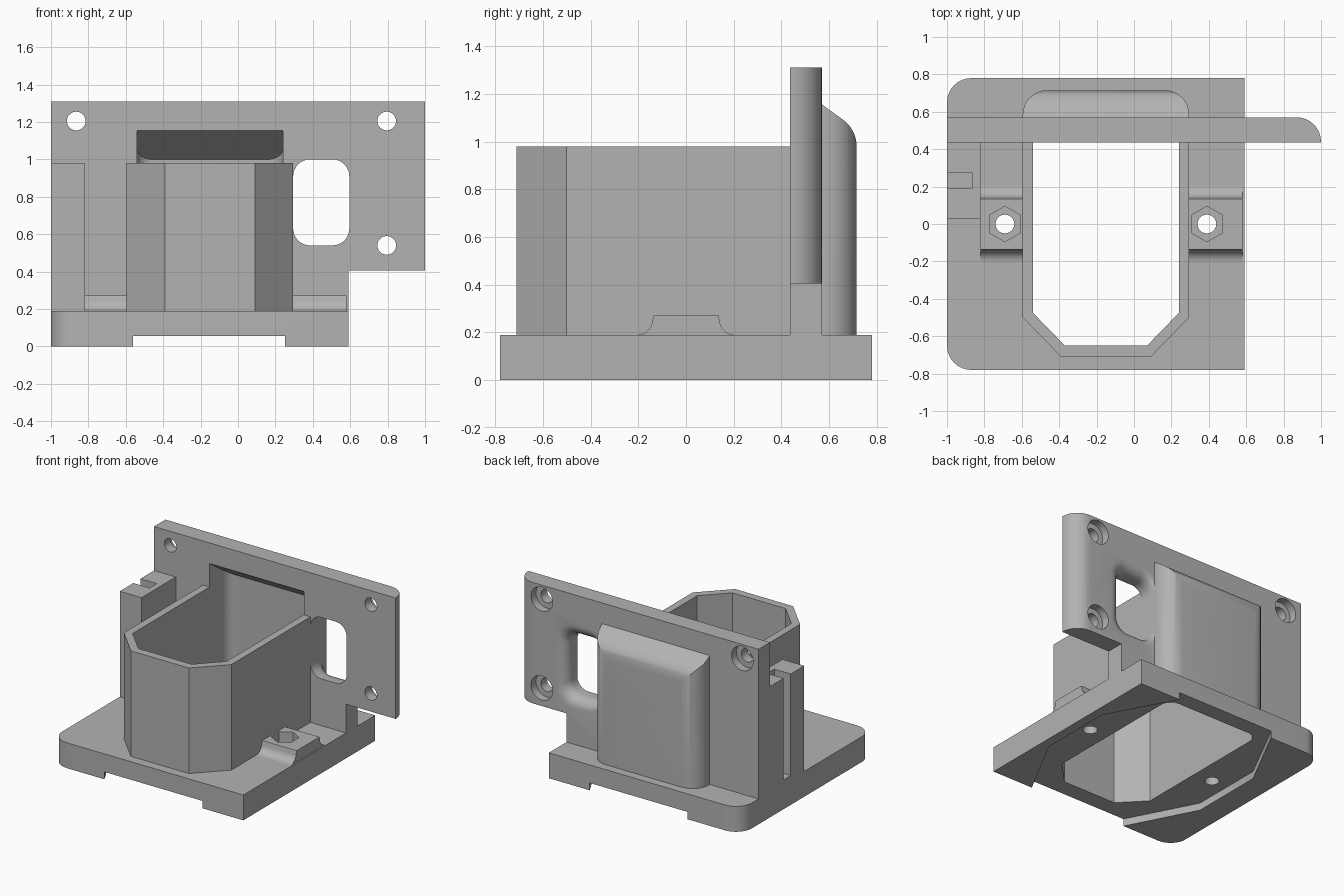
import bpy, bmesh, math
from mathutils import Vector

cube = bpy.data.objects.get("Cube")
if cube:
    bpy.data.objects.remove(cube)

grey = bpy.data.materials.new("plain_grey")
grey.use_nodes = True
COLOUR = (0.45, 0.45, 0.45, 1)
grey.diffuse_color = COLOUR
grey.node_tree.nodes["Principled BSDF"].inputs["Base Color"].default_value = COLOUR


def outline(corners, steps=8):
    """Polygon from (u, v[, radius]) corners, rounding those with a radius."""
    pts = []
    for i, c in enumerate(corners):
        p = Vector(c[:2])
        if len(c) < 3:
            pts.append(p)
            continue
        a = (Vector(corners[i - 1][:2]) - p).normalized()
        b = (Vector(corners[(i + 1) % len(corners)][:2]) - p).normalized()
        half = a.angle(b) / 2
        centre = p + (a + b).normalized() * c[2] / math.sin(half)
        start = p + a * c[2] / math.tan(half) - centre
        end = p + b * c[2] / math.tan(half) - centre
        sweep = math.pi - 2 * half
        for k in range(steps + 1):
            t = k / steps
            pts.append(centre + (start * math.sin((1 - t) * sweep)
                                 + end * math.sin(t * sweep)) / math.sin(sweep))
    return pts


def rect(u0, v0, u1, v1, r=None):
    corners = [(u0, v0), (u1, v0), (u1, v1), (u0, v1)]
    return outline([c + (r,) for c in corners] if r else corners)


def disc(u, v, r, n=32):
    return [Vector((u + r * math.sin(math.tau * k / n),
                    v + r * math.cos(math.tau * k / n))) for k in range(n)]


def loft(name, rings, axis, cutter=False):
    """Solid through (outline, depth) rings stacked along an axis."""
    place = {"x": lambda p, w: (w, p[0], p[1]),
             "y": lambda p, w: (p[0], w, p[1]),
             "z": lambda p, w: (p[0], p[1], w)}[axis]
    bm = bmesh.new()
    loops = [[bm.verts.new(place(p, w)) for p in pts] for pts, w in rings]
    bm.faces.new(loops[0])
    bm.faces.new(loops[-1])
    for a, b in zip(loops, loops[1:]):
        for i in range(len(a)):
            bm.faces.new((a[i - 1], a[i], b[i], b[i - 1]))
    bmesh.ops.recalc_face_normals(bm, faces=bm.faces)
    mesh = bpy.data.meshes.new(name)
    bm.to_mesh(mesh)
    bm.free()
    mesh.materials.append(grey)
    ob = bpy.data.objects.new(name, mesh)
    bpy.context.scene.collection.objects.link(ob)
    ob.hide_render = cutter
    return ob


def prism(name, pts, axis, lo, hi, cutter=False):
    return loft(name, [(pts, lo), (pts, hi)], axis, cutter)


used = set()


def cut(ob, *tools, operation="DIFFERENCE"):
    bpy.context.view_layer.objects.active = ob
    for tool in tools:
        mod = ob.modifiers.new("cut", "BOOLEAN")
        mod.operation, mod.solver, mod.object = operation, "EXACT", tool
        bpy.ops.object.modifier_apply(modifier=mod.name)
        used.add(tool)


# Cavity: straight shaft plus a rear chute with a sloping ceiling
shaft = prism("shaft_cutter", [(-.54, .435), (-.54, -.475), (-.37, -.65), (.07, -.65),
                               (.24, -.475), (.24, .435)], "z", -.1, 1.1, True)
chute = prism("chute_cutter", outline([(-.54, .3), (.24, .3), (.24, .66, .08),
                                       (-.54, .66, .08)]), "z", -.1, 1, True)
for v in chute.data.vertices:
    if v.co.z > .5:
        v.co.z = 1.155 - (v.co.y - .435) * .69

# Base with a hollowed underside
base = prism("base_plate", outline([(-1, -.78, .13), (.59, -.78), (.59, .78),
                                    (-1, .78, .13)]), "z", 0, .19)
recess = prism("recess_cutter", [(-.55, -.8), (.24, -.8), (.52, -.28), (.52, .28),
                                 (.24, .8), (-.55, .8), (-.82, .28), (-.82, -.28)],
               "z", -.1, .055, True)
cut(base, shaft, chute, recess)

# Octagonal front tube
tube = prism("front_tube", [(-.595, .435), (-.595, -.5), (-.39, -.71), (.09, -.71),
                            (.295, -.5), (.295, .435)], "z", .19, .98)
cut(tube, shaft, chute)

# Upright mounting plate, stepped at its lower outer corner
plate = prism("mounting_plate", outline([(-1, .435), (1, .435), (1, .57, .13), (-1, .57)]),
              "z", .19, 1.31)
step = prism("step_cutter", rect(.59, 0, 1.2, .405), "y", .3, .7, True)
cut(plate, step, chute)

# Rounded window that flares open toward the back
rings = [(rect(.295, .54, .595, 1, .09), .3)]
for k in range(7):
    a = k / 6 * math.pi / 2
    g = .08 * (1 - math.cos(a))
    rings.append((rect(.295, .54 - g, .595 + g, 1 + g, .09 + g / 2), .49 + .08 * math.sin(a)))
rings.append((rings[-1][0], .7))
cut(plate, loft("window_cutter", rings, "y", True))

# Counterbored fixing holes
for x, z in ((-.865, 1.205), (.795, 1.205), (.795, .54)):
    cut(plate, prism("hole_cutter", disc(x, z, .05), "y", .3, .7, True),
        prism("counterbore_cutter", disc(x, z, .09), "y", .51, .7, True))

# Rounded rear duct
duct = prism("rear_duct", outline([(.57, .19), (.715, .19), (.715, 1.05, .14),
                                   (.57, 1.155)]), "x", -.595, .295)
plan = prism("duct_plan", outline([(-.595, .5), (.295, .5), (.295, .715, .13),
                                   (-.595, .715, .13)]), "z", 0, 1.5, True)
cut(duct, plan, operation="INTERSECT")
cut(duct, chute)

# Slotted side pillar
pillar = prism("side_pillar", rect(-1, .03, -.82, .435), "z", .19, .98)
cut(pillar, prism("slot_cutter", rect(-1.1, .19, -.865, .275), "z", .22, 1.1, True))

# Filleted nut bosses with hexagonal pockets
fillet = [(.205 - .065 * math.sin(a), .255 - .065 * math.cos(a))
          for a in (k / 8 * math.pi / 2 for k in range(9))] + [(.135, .272)]
profile = fillet + [(-y, z) for y, z in reversed(fillet)]
bosses = []
for side, x0, x1, hx in (("right", -.82, -.595, -.69), ("left", .295, .58, .39)):
    boss = prism(side + "_nut_boss", profile, "x", x0, x1)
    hole = prism("bolt_cutter", disc(hx, 0, .05), "z", -.1, .5, True)
    pocket = prism("nut_cutter", disc(hx, 0, .095, 6), "z", .15, .5, True)
    for ob in (boss, base):
        cut(ob, hole, pocket)
    bosses.append(boss)

for tool in used:
    bpy.data.objects.remove(tool)

# Smooth the rounded surfaces, keep edges crisp
bpy.ops.object.select_all(action="DESELECT")
for ob in [base, tube, plate, duct, pillar] + bosses:
    ob.select_set(True)
bpy.context.view_layer.objects.active = base
bpy.ops.object.shade_smooth_by_angle(angle=math.radians(30))
